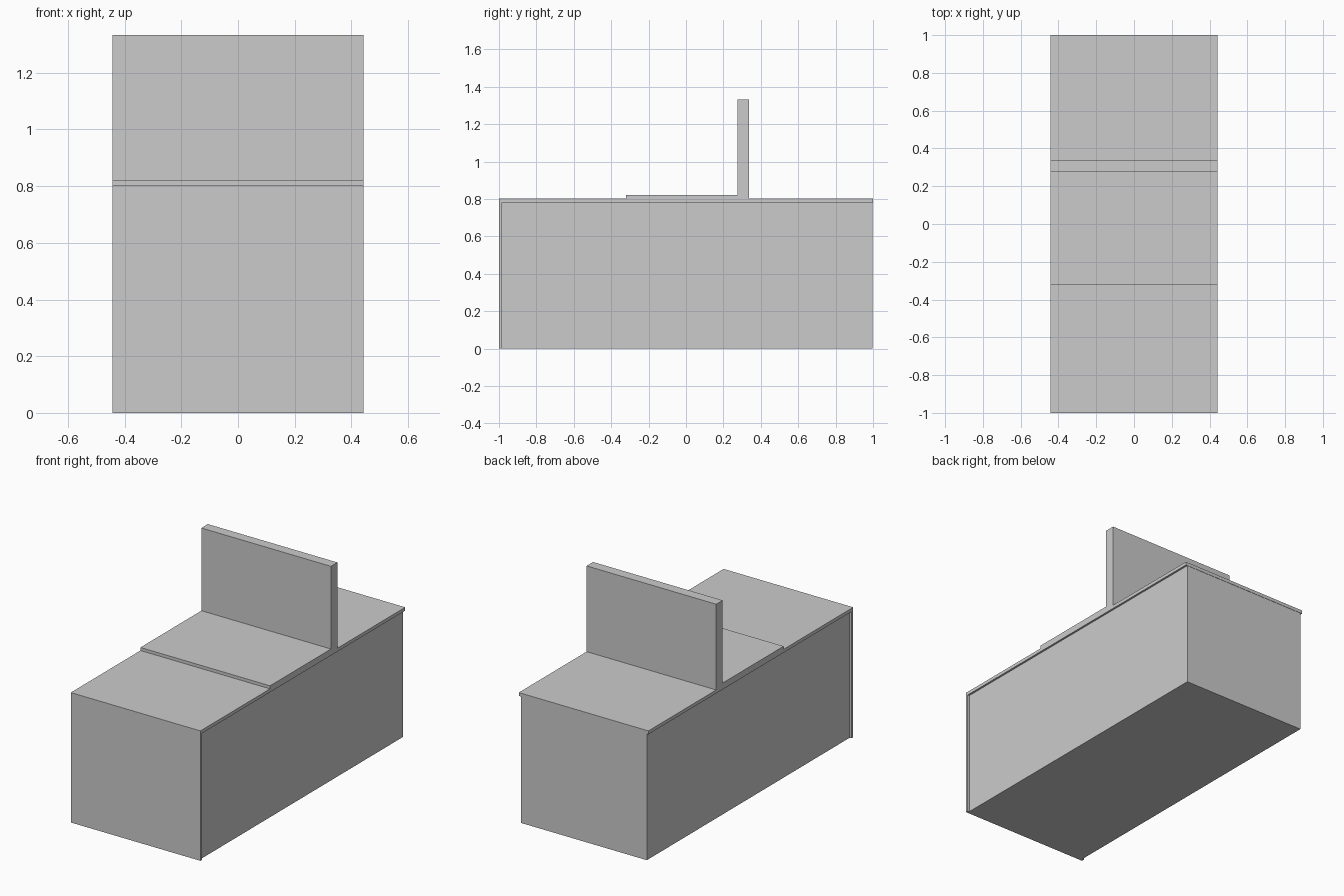
import bpy, bmesh

if "Cube" in bpy.data.objects:
    bpy.data.objects.remove(bpy.data.objects["Cube"])

HALF = 0.443  # half width of the covering


def extrude_profile(name, points, half):
    """Extrude a closed (y, z) profile symmetrically across x."""
    bm = bmesh.new()
    face = bm.faces.new([bm.verts.new((-half, y, z)) for y, z in points])
    result = bmesh.ops.extrude_face_region(bm, geom=[face])
    moved = [v for v in result["geom"] if isinstance(v, bmesh.types.BMVert)]
    bmesh.ops.translate(bm, verts=moved, vec=(2 * half, 0, 0))
    bmesh.ops.recalc_face_normals(bm, faces=bm.faces)
    mesh = bpy.data.meshes.new(name)
    bm.to_mesh(mesh)
    bm.free()
    obj = bpy.data.objects.new(name, mesh)
    bpy.context.collection.objects.link(obj)
    return obj


def rect(y0, y1, z0, z1):
    return [(y0, z0), (y1, z0), (y1, z1), (y0, z1)]


# Solid base, slightly narrower than the covering
extrude_profile("base_block", rect(-0.983, 0.998, 0.0, 0.782), HALF - 0.012)

# Thin covering: front panel, top, raised seat pad and upright back in one profile
extrude_profile("cover_and_backrest", [
    (-1.0, 0.0), (-1.0, 0.803), (-0.32, 0.803), (-0.32, 0.822),
    (0.275, 0.822), (0.275, 1.333), (0.338, 1.333), (0.338, 0.803),
    (1.0, 0.803), (1.0, 0.782), (-0.983, 0.782), (-0.983, 0.0),
], HALF)
